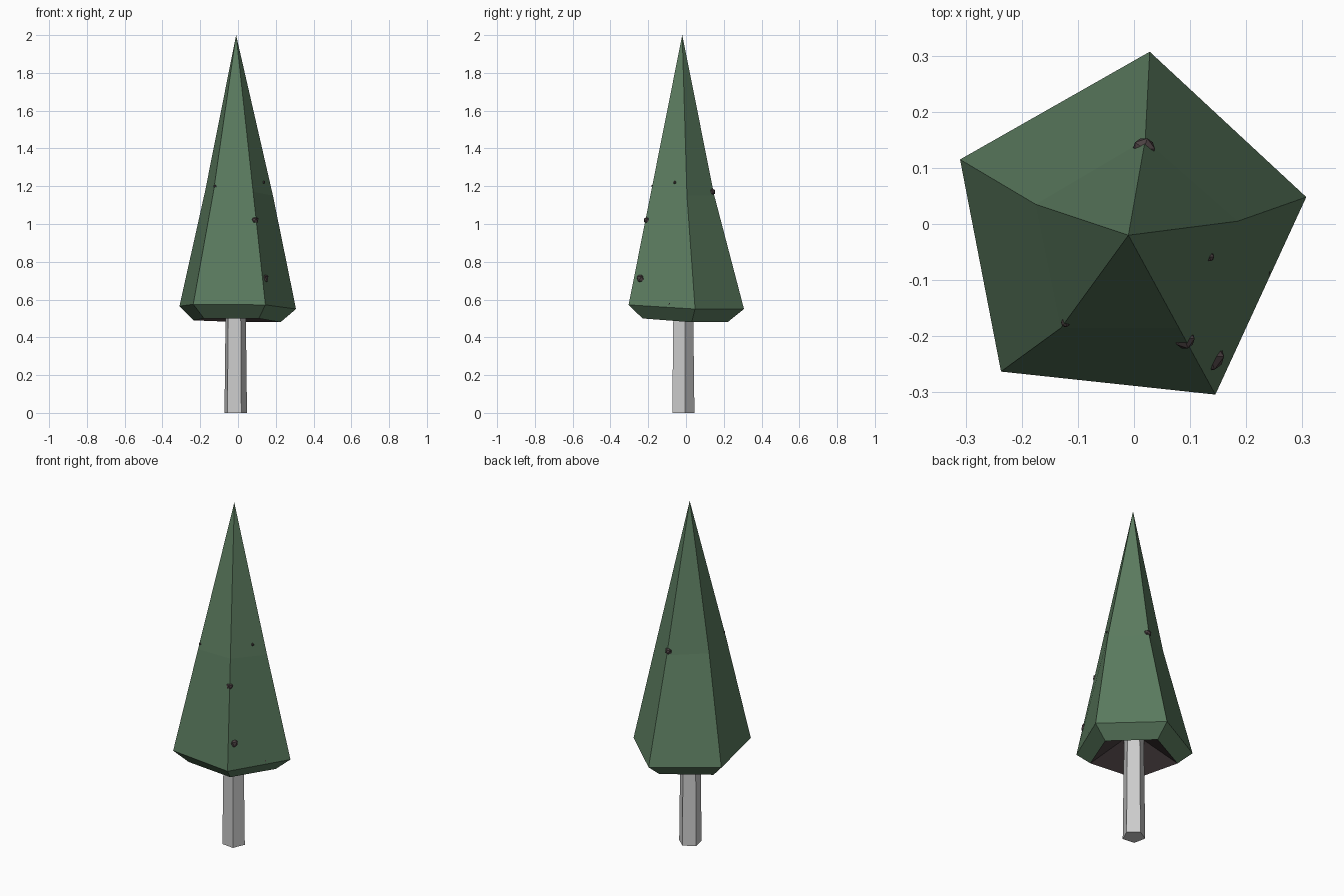
import bpy, bmesh
from math import cos, sin, radians
from mathutils import Vector

cube = bpy.data.objects.get("Cube")
if cube:
    bpy.data.objects.remove(cube, do_unlink=True)


def make_material(name, rgb):
    mat = bpy.data.materials.new(name)
    mat.use_nodes = True
    mat.diffuse_color = (*rgb, 1)
    mat.node_tree.nodes["Principled BSDF"].inputs["Base Color"].default_value = (*rgb, 1)
    return mat


green = make_material("pine green", (0.105, 0.2, 0.115))
brown = make_material("dark brown", (0.07, 0.052, 0.054))
grey = make_material("pale grey bark", (0.6, 0.6, 0.6))


def finish(name, bm, mats):
    mesh = bpy.data.meshes.new(name)
    bm.normal_update()
    bm.to_mesh(mesh)
    bm.free()
    for mat in mats:
        mesh.materials.append(mat)
    obj = bpy.data.objects.new(name, mesh)
    bpy.context.collection.objects.link(obj)
    return obj


def bridge(bm, low, high):
    n = len(low)
    for i in range(n):
        j = (i + 1) % n
        bm.faces.new((low[i], low[j], high[j], high[i]))


def fan(bm, ring, tip, material=0):
    for i, v in enumerate(ring):
        face = bm.faces.new((v, ring[(i + 1) % len(ring)], tip))
        face.material_index = material


# Foliage: three irregular five-sided rings closed by a tip
hem = [(0.225, 0.03, 0.48), (0.02, 0.22, 0.48), (-0.235, 0.08, 0.49),
       (-0.18, -0.2, 0.5), (0.11, -0.23, 0.5)]
rim = [(0.307, 0.048, 0.55), (0.028, 0.307, 0.55), (-0.31, 0.115, 0.565),
       (-0.237, -0.263, 0.575), (0.145, -0.304, 0.572)]
waist = [(0.185, 0.005, 1.15), (0.02, 0.15, 1.15), (-0.175, 0.035, 1.17),
         (-0.13, -0.185, 1.17), (0.08, -0.185, 1.17)]
bm = bmesh.new()
rings = [[bm.verts.new(p) for p in ring] for ring in (hem, rim, waist)]
bridge(bm, rings[0], rings[1])
bridge(bm, rings[1], rings[2])
fan(bm, rings[2], bm.verts.new((-0.01, -0.02, 2)))
# Brown hollow under the foliage
fan(bm, rings[0][::-1], bm.verts.new((-0.01, -0.02, 0.64)), 1)
finish("foliage", bm, [green, brown])

# Trunk: slightly tapered five-sided post
bm = bmesh.new()
posts = []
for radius, z in ((0.063, 0), (0.055, 0.66)):
    angles = [radians(12 + 72 * i) for i in range(5)]
    posts.append([bm.verts.new((-0.014 + radius * cos(a), -0.018 + radius * sin(a), z))
                  for a in angles])
bridge(bm, *posts)
bm.faces.new(posts[0][::-1])
finish("trunk", bm, [grey])

# Brown twig ends barely showing through the foliage
twigs = [((0.096, -0.215, 1.02), 0.02), ((0.145, -0.25, 0.71), 0.028),
         ((0.235, -0.09, 0.57), 0.024), ((0.14, -0.06, 1.22), 0.009),
         ((-0.16, -0.25, 0.66), 0.009), ((-0.125, -0.18, 1.2), 0.009),
         ((0.02, 0.147, 1.17), 0.022)]
bm = bmesh.new()
for place, radius in twigs:
    spot = Vector(place)
    inward = Vector((-0.01 - spot.x, -0.02 - spot.y, 0)).normalized()
    made = bmesh.ops.create_icosphere(bm, subdivisions=1, radius=radius)
    bmesh.ops.translate(bm, verts=made["verts"], vec=spot + inward * radius * 0.6)
finish("twig_ends", bm, [brown])
